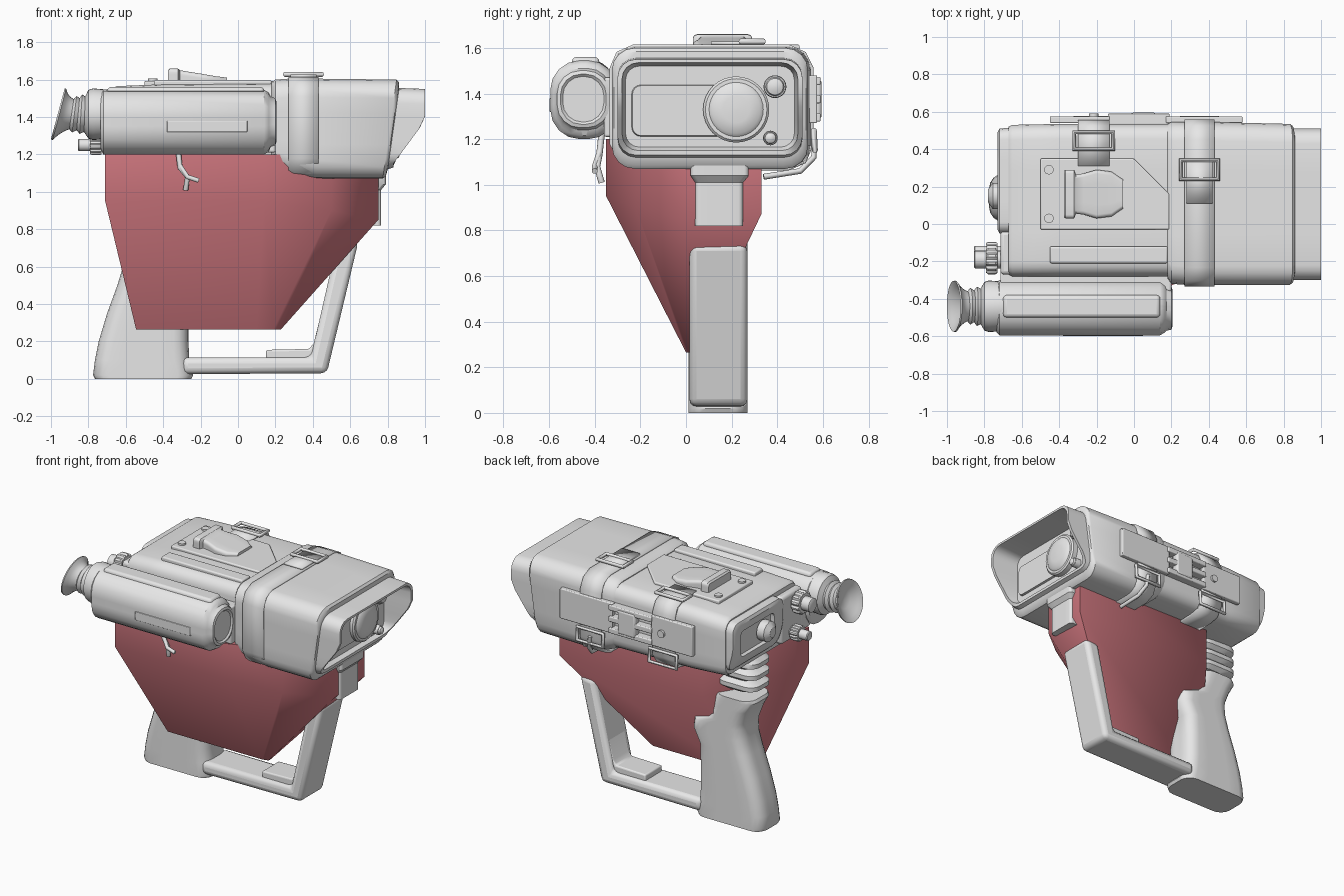
import bpy, bmesh, math
from math import cos, sin, pi, radians


def material(name, rgb):
    m = bpy.data.materials.new(name)
    m.diffuse_color = (*rgb, 1)
    return m


GREY = material("light_grey", (0.8, 0.8, 0.8))
RED = material("dusty_red", (0.68, 0.2, 0.23))


def finish(ob, mat=GREY, angle=35):
    ob.data.materials.append(mat)
    bpy.ops.object.select_all(action='DESELECT')
    ob.select_set(True)
    bpy.context.view_layer.objects.active = ob
    bpy.ops.object.shade_smooth_by_angle(angle=radians(angle))
    return ob


def mesh(name, verts, faces, mat=GREY, bevel=0, angle=35):
    me = bpy.data.meshes.new(name)
    me.from_pydata(verts, [], faces)
    bm = bmesh.new()
    bm.from_mesh(me)
    bmesh.ops.recalc_face_normals(bm, faces=bm.faces)
    bm.to_mesh(me)
    bm.free()
    ob = bpy.data.objects.new(name, me)
    bpy.context.collection.objects.link(ob)
    finish(ob, mat, angle)
    if bevel:
        b = ob.modifiers.new("bevel", 'BEVEL')
        b.width, b.segments, b.limit_method = bevel, 3, 'ANGLE'
    return ob


def loft(name, rings, **kw):
    n = len(rings[0])
    verts = [p for r in rings for p in r]
    faces = [(i * n + j, i * n + (j + 1) % n, (i + 1) * n + (j + 1) % n, (i + 1) * n + j)
             for i in range(len(rings) - 1) for j in range(n)]
    faces += [tuple(range(n)), tuple(range(len(verts) - n, len(verts)))]
    return mesh(name, verts, faces, **kw)


def rrect(a0, a1, b0, b1, r, n=4, m=4):
    """Rounded rectangle with subdivided sides."""
    corners = [(a1 - r, b1 - r, 0), (a0 + r, b1 - r, 1), (a0 + r, b0 + r, 2), (a1 - r, b0 + r, 3)]
    arcs = [[(a + r * cos((q + k / n) * pi / 2), b + r * sin((q + k / n) * pi / 2))
             for k in range(n + 1)] for a, b, q in corners]
    pts = []
    for i, arc in enumerate(arcs):
        p, q = arc[-1], arcs[(i + 1) % 4][0]
        pts += arc + [(p[0] + (q[0] - p[0]) * k / m, p[1] + (q[1] - p[1]) * k / m) for k in range(1, m)]
    return pts


def xr(x, *rect):
    """Cross-section ring across x; x may depend on z."""
    return [((x(z) if callable(x) else x), y, z) for y, z in rrect(*rect)]


def zr(z, *rect):
    return [(x, y, z) for x, y in rrect(*rect)]


def box(name, x0, x1, y0, y1, z0, z1, bevel=0.01):
    return loft(name, [[(x0, y0, z), (x1, y0, z), (x1, y1, z), (x0, y1, z)] for z in (z0, z1)], bevel=bevel)


def prism(name, pts, y0, y1, bevel=0.02):
    return loft(name, [[(x, y, z) for x, z in pts] for y in (y0, y1)], bevel=bevel)


def lathe(name, prof, y, z, shear=0, n=32):
    """Turned part around an x-parallel axis; shear tilts the outer end."""
    rings = []
    for x, r in prof:
        w = shear * max(0, min(1, (-0.8 - x) / 0.16))
        rings.append([(x + w * r * sin(a), y + r * cos(a), z + r * sin(a))
                      for a in (2 * pi * k / n for k in range(n))])
    return loft(name, rings)


def tube(name, pts, r, cyclic=False):
    cu = bpy.data.curves.new(name, 'CURVE')
    cu.dimensions, cu.bevel_depth, cu.bevel_resolution, cu.use_fill_caps = '3D', r, 2, True
    s = cu.splines.new('POLY')
    s.points.add(len(pts) - 1)
    for p, c in zip(s.points, pts):
        p.co = (*c, 1)
    s.use_cyclic_u = cyclic
    ob = bpy.data.objects.new(name, cu)
    bpy.context.collection.objects.link(ob)
    bpy.ops.object.select_all(action='DESELECT')
    ob.select_set(True)
    bpy.context.view_layer.objects.active = ob
    bpy.ops.object.convert(target='MESH')
    return finish(bpy.context.object, angle=50)


def strap(name, x0, x1, pts, t=0.014):
    verts = [(x, y, z) for y, z in pts for x in (x0, x1)]
    faces = [(2 * i, 2 * i + 1, 2 * i + 3, 2 * i + 2) for i in range(len(pts) - 1)]
    ob = mesh(name, verts, faces)
    s = ob.modifiers.new("thickness", 'SOLIDIFY')
    s.thickness, s.offset = t, 0
    return ob


# Rear body with stepped back end, undercut below
loft("rear_body", [xr(-0.67, -0.27, 0.52, 1.17, 1.55, 0.07), xr(-0.65, -0.28, 0.53, 1.155, 1.565, 0.08),
                   xr(-0.4, -0.28, 0.535, 1.14, 1.575, 0.08), xr(0.22, -0.28, 0.535, 1.13, 1.58, 0.08)])
back = lambda z: -0.69 - 0.04 * max(0, min(1, (z - 1.2) / 0.15))
loft("rear_end", [xr(-0.69, 0.05, 0.42, 1.28, 1.46, 0.03), xr(-0.72, 0.05, 0.42, 1.28, 1.46, 0.03),
                  xr(back, -0.03, 0.49, 1.22, 1.515, 0.06), xr(lambda z: back(z) + 0.01, -0.05, 0.51, 1.2, 1.535, 0.06),
                  xr(-0.6, -0.05, 0.52, 1.18, 1.55, 0.06)])
box("knob_mount", -0.715, -0.64, -0.27, -0.04, 1.19, 1.52, 0.02)

# Front housing, slanted face, with a visor hood and recessed window
face = lambda z: 0.775 + 0.07 * (z - 1.08) / 0.5
rim = lambda z: 0.83 + 0.17 * max(0, min(1, (z - 1.15) / 0.23))
loft("front_housing", [
    xr(0.18, -0.29, 0.535, 1.14, 1.585, 0.09), xr(0.2, -0.32, 0.545, 1.12, 1.6, 0.1),
    xr(0.27, -0.325, 0.545, 1.09, 1.605, 0.1), xr(0.42, -0.325, 0.545, 1.07, 1.605, 0.1),
    xr(face, -0.325, 0.535, 1.07, 1.6, 0.1), xr(lambda z: face(z) + 0.015, -0.315, 0.525, 1.085, 1.585, 0.1),
    xr(lambda z: face(z) + 0.02, -0.3, 0.51, 1.12, 1.555, 0.08),
    xr(rim, -0.3, 0.51, 1.13, 1.55, 0.08), xr(rim, -0.28, 0.49, 1.15, 1.535, 0.07),
    xr(0.80, -0.265, 0.475, 1.165, 1.52, 0.06)])
loft("window_panel", [xr(0.79, -0.24, 0.2, 1.21, 1.44, 0.04), xr(0.815, -0.235, 0.2, 1.215, 1.435, 0.04)])
for nm, y, z, r in (("main_lens", 0.22, 1.33, 0.145), ("upper_sensor", 0.39, 1.43, 0.05),
                    ("lower_sensor", 0.37, 1.205, 0.032)):
    lathe(nm, [(0.78, r), (0.835, r), (0.845, r * 0.93), (0.845, r * 0.82), (0.858, r * 0.72),
               (0.864, r * 0.4), (0.866, 0.004)], y, z)

# Top plate, rail, sight hood and screws
loft("top_plate", [[(x, y, z) for x, y in ((-0.5, -0.03), (0.19, -0.03), (0.19, 0.16), (0.0, 0.35), (-0.5, 0.35))]
                   for z in (1.56, 1.593)], bevel=0.008)
box("top_rail", -0.45, 0.18, -0.21, -0.12, 1.56, 1.598)
loft("sight_hood", [xr(x, 0.16 - w, 0.16 + w, 1.57, z, 0.02) for x, w, z in (
    (-0.375, 0.125, 1.65), (-0.365, 0.13, 1.66), (-0.32, 0.13, 1.658), (-0.31, 0.105, 1.65),
    (-0.27, 0.11, 1.643), (-0.2, 0.13, 1.632), (-0.12, 0.12, 1.618), (-0.07, 0.085, 1.612), (-0.06, 0.08, 1.611))])
for i, y in enumerate((0.03, 0.29)):
    loft(f"plate_screw_{i}", [zr(z, -0.48, -0.43, y - 0.025, y + 0.025, 0.024) for z in (1.58, 1.605)])

# Side scope tube, eyepiece and mount
T = (-0.595, -0.3, 1.2, 1.545)
loft("scope_tube", [xr(-0.735, -0.58, -0.31, 1.23, 1.53, 0.12), xr(-0.72, *T, 0.13), xr(0.14, *T, 0.13),
                    xr(0.165, -0.58, -0.31, 1.215, 1.53, 0.125), xr(0.175, -0.57, -0.33, 1.24, 1.51, 0.1),
                    xr(0.2, -0.565, -0.335, 1.25, 1.5, 0.1), xr(0.205, -0.55, -0.35, 1.265, 1.485, 0.09),
                    xr(0.195, -0.54, -0.36, 1.275, 1.475, 0.085)])
box("scope_side_plate", -0.38, 0.05, -0.599, -0.58, 1.32, 1.38, 0.004)
box("scope_top_rib", -0.7, 0.14, -0.5, -0.38, 1.5, 1.56, 0.02)
box("scope_mount", -0.715, 0.2, -0.36, -0.25, 1.21, 1.47)
lathe("eyepiece", [(-0.68, 0.13), (-0.775, 0.138), (-0.8, 0.13), (-0.82, 0.095), (-0.84, 0.105), (-0.855, 0.085),
                   (-0.875, 0.098), (-0.89, 0.08), (-0.91, 0.09), (-0.935, 0.11), (-0.955, 0.137), (-0.964, 0.136),
                   (-0.95, 0.105), (-0.92, 0.06), (-0.915, 0.005)], -0.44, 1.415, shear=0.27)


# Ridged adjustment knobs at the back
def knob(name, y, z, r, x0=-0.68):
    lathe(name + "_shaft", [(x0, r * 0.6), (-0.85, r * 0.6), (-0.855, r * 0.5), (-0.855, 0.004)], y, z, n=16)
    rings = [[(x, y + f * cos(a), z + f * sin(a)) for k in range(36) for a in [2 * pi * k / 36]
              for f in [s * (r if k % 3 else r * 0.88)]]
             for x, s in ((-0.73, 0.9), (-0.74, 1), (-0.78, 1), (-0.79, 0.9))]
    loft(name, rings)


knob("focus_knob", -0.19, 1.45, 0.08)
knob("lower_knob", -0.15, 1.25, 0.055)
lathe("rear_button", [(-0.7, 0.07), (-0.755, 0.07), (-0.78, 0.035), (-0.78, 0.004)], 0.15, 1.37, n=12)

# Straps, buckles and belt
strap("front_strap", 0.27, 0.43, [(-0.2, 1.075), (-0.29, 1.105), (-0.328, 1.18), (-0.328, 1.51), (-0.3, 1.577),
      (-0.23, 1.608), (0.45, 1.608), (0.52, 1.577), (0.553, 1.51), (0.553, 1.18), (0.52, 1.1), (0.45, 1.07),
      (-0.2, 1.068)])
strap("rear_strap", -0.3, -0.13, [(0.31, 1.59), (0.45, 1.59), (0.52, 1.56), (0.55, 1.5), (0.55, 1.2),
      (0.51, 1.14), (0.43, 1.125), (0.1, 1.12)])
strap("front_strap_end", 0.28, 0.42, [(0.11, 1.62), (0.34, 1.62)])
for nm, x0, x1, y0, y1, z in (("front", 0.25, 0.45, 0.24, 0.34, 1.628), ("rear", -0.32, -0.11, 0.4, 0.49, 1.602)):
    tube(nm + "_top_buckle", [(x0, y0, z), (x1, y0, z), (x1, y1, z), (x0, y1, z)], 0.013, True)
for nm, x0, x1 in (("front", 0.25, 0.45), ("rear", -0.32, -0.11)):
    tube(nm + "_low_buckle", [(x0, 0.565, 1.15), (x1, 0.565, 1.15), (x1, 0.56, 1.24), (x0, 0.56, 1.24)], 0.013, True)
box("belt_front", 0.17, 0.58, 0.54, 0.575, 1.27, 1.48, 0.006)
box("belt_rear", -0.45, -0.13, 0.54, 0.575, 1.27, 1.48, 0.006)
box("clip_body", -0.02, 0.12, 0.54, 0.595, 1.29, 1.46, 0.015)
for i, z in enumerate((1.295, 1.375, 1.455)):
    box(f"clip_prong_{i}", -0.14, 0.19, 0.53, 0.59, z - 0.018, z + 0.018, 0.006)
loft("belt_stud", [[(x, y, z) for x, z in rrect(-0.24, -0.19, 1.35, 1.4, 0.024)] for y in (0.57, 0.59)])

# Loose strap ends and wires under the scope
tube("strap_tail", [(0.35, 0.565, 1.2), (0.36, 0.56, 1.12), (0.38, 0.5, 1.06), (0.4, 0.34, 1.035)], 0.013)
tube("scope_wire_long", [(-0.32, -0.37, 1.22), (-0.31, -0.38, 1.13), (-0.27, -0.39, 1.08), (-0.28, -0.37, 1.01)], 0.014)
tube("scope_wire_short", [(-0.31, -0.38, 1.14), (-0.27, -0.4, 1.08), (-0.21, -0.4, 1.06)], 0.013)

# Pistol grip and ribbed neck
loft("grip", [zr(z, x0, x1, 0.01, 0.27, 0.08) for z, x0, x1 in (
    (0, -0.765, -0.25), (0.02, -0.775, -0.24), (0.1, -0.765, -0.26), (0.2, -0.745, -0.265), (0.35, -0.7, -0.265),
    (0.5, -0.645, -0.26), (0.6, -0.615, -0.21), (0.67, -0.61, -0.22), (0.71, -0.615, -0.32), (0.8, -0.65, -0.36),
    (0.87, -0.69, -0.38), (0.89, -0.68, -0.4))])
neck = []
for k in range(3):
    z = 0.93 + k * 0.08
    neck += [zr(z, -0.64, -0.42, 0.06, 0.22, 0.06), zr(z + 0.025, -0.7, -0.4, 0.03, 0.25, 0.07),
             zr(z + 0.055, -0.7, -0.4, 0.03, 0.25, 0.07)]
loft("grip_neck", neck + [zr(1.18, -0.66, -0.4, 0.04, 0.24, 0.06)])

# Rounded handle guard with inner web, and the stub it points to
prism("handle_guard", [(-0.3, 0.025), (0.475, 0.03), (0.645, 0.74), (0.53, 0.73), (0.39, 0.115), (-0.3, 0.115)],
      0.015, 0.27, 0.032)
prism("guard_web", [(0.15, 0.1), (0.42, 0.1), (0.54, 0.6), (0.5, 0.58), (0.405, 0.19), (0.38, 0.16), (0.15, 0.155)],
      0.05, 0.235, 0.01)
loft("handle_stub", [zr(0.82, 0.62, 0.765, 0.04, 0.25, 0.02), zr(1.01, 0.6, 0.765, 0.04, 0.25, 0.02),
                     zr(1.04, 0.57, 0.79, 0.02, 0.275, 0.02), zr(1.1, 0.56, 0.79, 0.02, 0.275, 0.02)])

# Red tapered hull under the body, cut away diagonally behind the grip
top = [(-0.71, -0.35), (0.14, -0.35), (0.5, -0.22), (0.75, 0.0), (0.75, 0.33), (-0.36, 0.33), (-0.71, -0.2)]
mid = (0.95, 0.95, 0.9, 0.85, 0.87, 0.87, 0.95)
low = [(-0.545, 0.0), (0.1, 0.0), (0.19, 0.0), (0.23, 0.01), (0.23, 0.04), (-0.4, 0.04), (-0.545, 0.02)]
loft("red_hull", [[(x, y, 1.2) for x, y in top], [(x, y, z) for (x, y), z in zip(top, mid)],
                  [(x, y, 0.265) for x, y in low]], mat=RED, angle=60)
